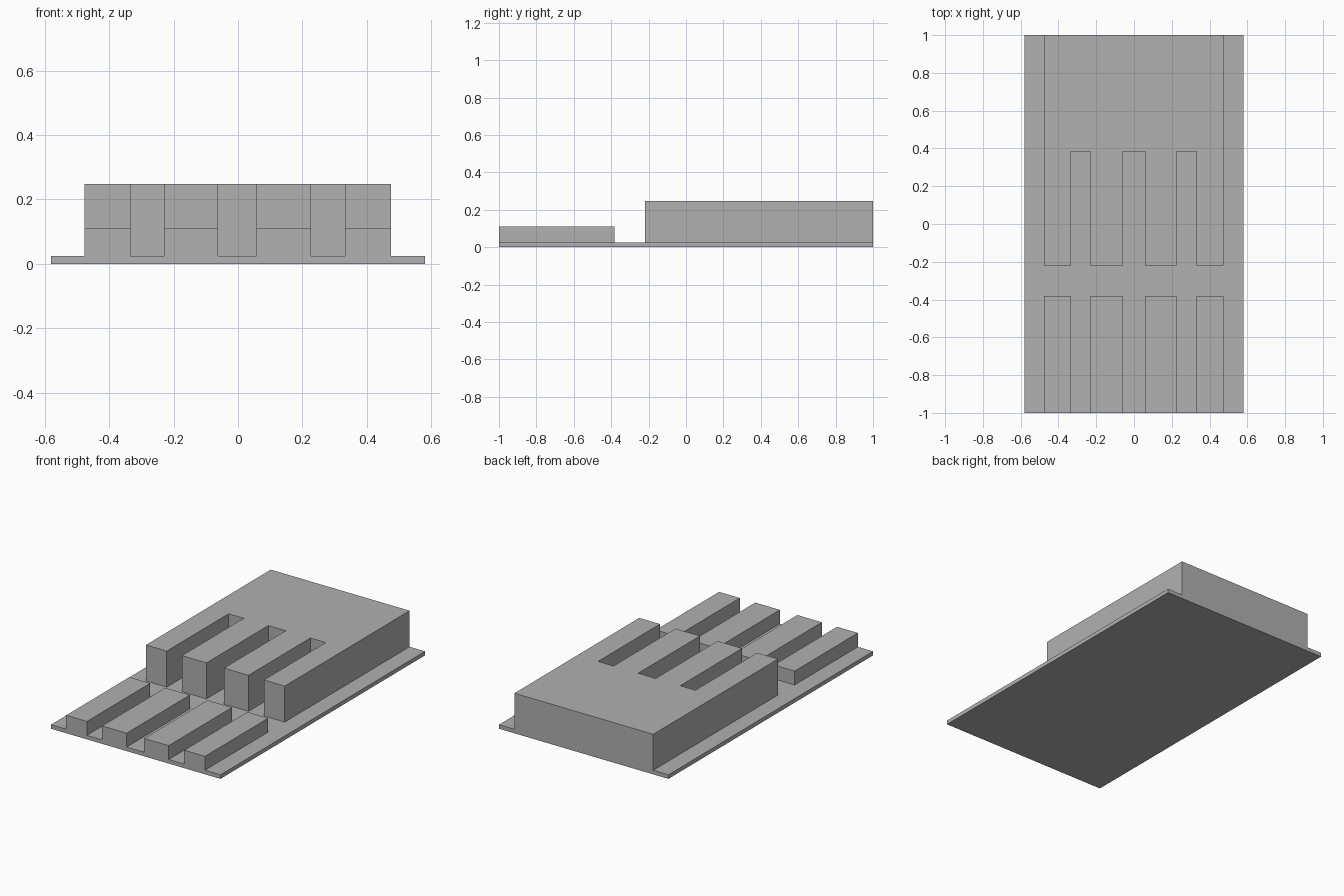
import bpy
import bmesh

cube = bpy.data.objects.get("Cube")
if cube:
    bpy.data.objects.remove(cube, do_unlink=True)

# Single grey material
grey = bpy.data.materials.new("plain grey")
grey.use_nodes = True
colour = (0.44, 0.44, 0.44, 1)
grey.diffuse_color = colour
grey.node_tree.nodes["Principled BSDF"].inputs["Base Color"].default_value = colour


def extrude_outline(name, outline, bottom, top):
    """Raise a flat outline into a solid between two heights."""
    bm = bmesh.new()
    face = bm.faces.new([bm.verts.new((x, y, bottom)) for x, y in outline])
    result = bmesh.ops.extrude_face_region(bm, geom=[face])
    for v in result["geom"]:
        if isinstance(v, bmesh.types.BMVert):
            v.co.z = top
    bmesh.ops.recalc_face_normals(bm, faces=bm.faces)
    mesh = bpy.data.meshes.new(name)
    bm.to_mesh(mesh)
    bm.free()
    mesh.materials.append(grey)
    obj = bpy.data.objects.new(name, mesh)
    bpy.context.collection.objects.link(obj)
    return obj


def rectangle(x0, x1, y0, y1):
    return [(x0, y0), (x1, y0), (x1, y1), (x0, y1)]


BASE_TOP, LOW_TOP, TALL_TOP = 0.025, 0.111, 0.248
FINGER_FRONT, SLOT_END = -0.22, 0.385
FINGERS = [(-0.476, -0.334), (-0.23, -0.062), (0.058, 0.226), (0.332, 0.474)]

# Thin base plate
extrude_outline("base_plate", rectangle(-0.58, 0.58, -1, 1), 0, BASE_TOP)

# Low bars along the front, in line with the tall fingers
for i, (left, right) in enumerate(FINGERS):
    extrude_outline(f"front_bar_{i + 1}", rectangle(left, right, -1, -0.382),
                    BASE_TOP, LOW_TOP)

# Tall rear block whose front is cut into fingers by open slots
comb = []
for i, (left, right) in enumerate(FINGERS):
    if i > 0:
        comb.append((left, SLOT_END))
    comb += [(left, FINGER_FRONT), (right, FINGER_FRONT)]
    if i < len(FINGERS) - 1:
        comb.append((right, SLOT_END))
comb += [(FINGERS[-1][1], 1), (FINGERS[0][0], 1)]
extrude_outline("rear_slotted_block", comb, BASE_TOP, TALL_TOP)
